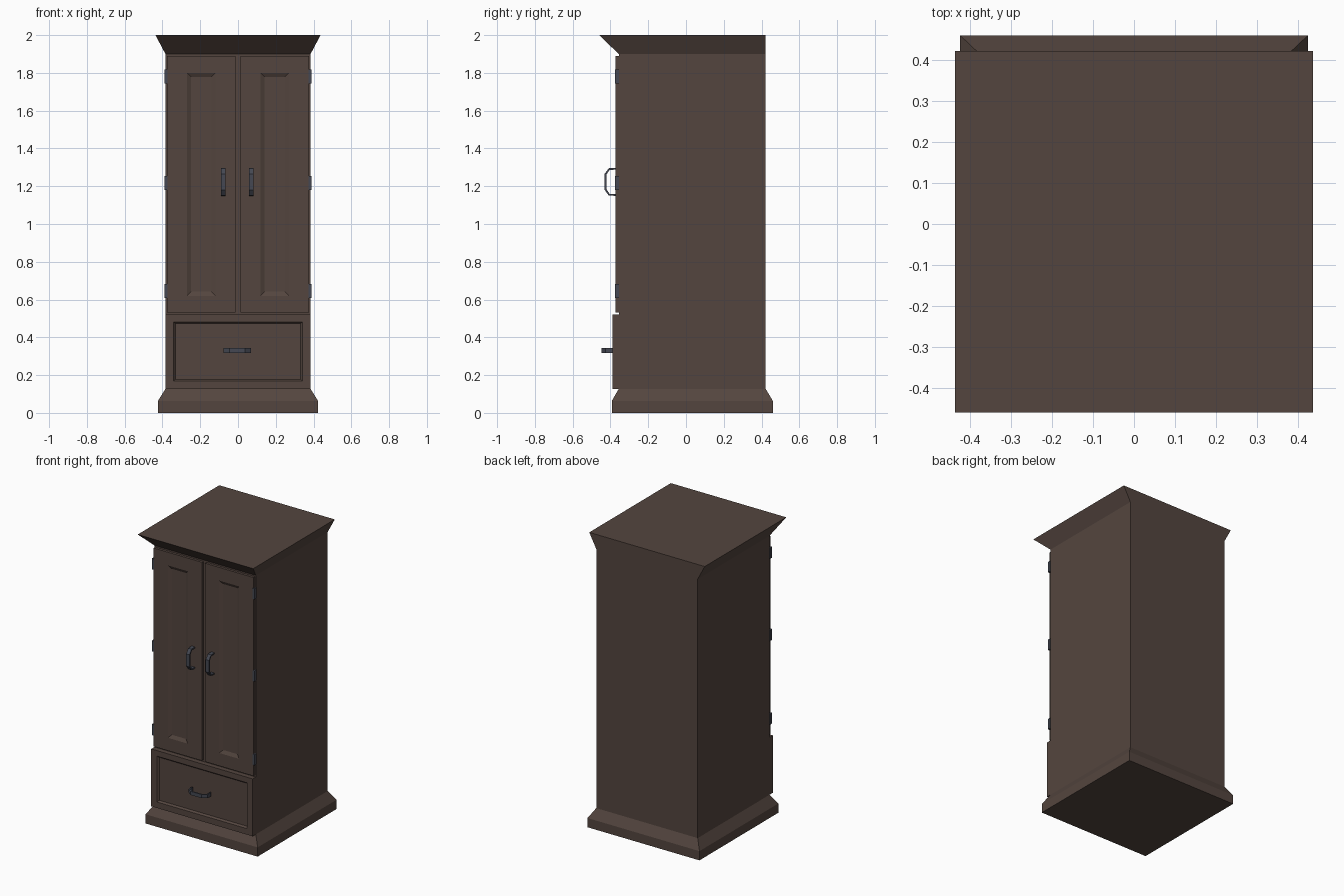
import bpy, bmesh

if "Cube" in bpy.data.objects:
    bpy.data.objects.remove(bpy.data.objects["Cube"])


def material(name, rgb):
    m = bpy.data.materials.new(name)
    m.diffuse_color = (*rgb, 1)
    m.use_nodes = True
    m.node_tree.nodes["Principled BSDF"].inputs["Base Color"].default_value = m.diffuse_color
    return m


WOOD = material("dark brown wood", (0.088, 0.060, 0.049))
METAL = material("blue grey metal", (0.058, 0.064, 0.085))


def loft(name, rings, mat, closed=False):
    """Skin a run of four-cornered rings, capping the ends unless closed."""
    bm = bmesh.new()
    loops = [[bm.verts.new(p) for p in r] for r in rings]
    pairs = list(zip(loops, loops[1:]))
    for a, b in pairs:
        for i in range(4):
            j = (i + 1) % 4
            bm.faces.new((a[i], a[j], b[j], b[i]))
    bm.faces.new(loops[0])
    bm.faces.new(loops[-1])
    bmesh.ops.recalc_face_normals(bm, faces=bm.faces)
    me = bpy.data.meshes.new(name)
    bm.to_mesh(me)
    bm.free()
    me.materials.append(mat)
    ob = bpy.data.objects.new(name, me)
    bpy.context.collection.objects.link(ob)
    return ob


def rect_z(x, y0, y1, z):
    return [(-x, y0, z), (x, y0, z), (x, y1, z), (-x, y1, z)]


def rect_y(x0, x1, z0, z1, y):
    return [(x0, y, z0), (x1, y, z0), (x1, y, z1), (x0, y, z1)]


# cabinet: plinth, straight body and flared crown
loft("cabinet_body", [
    rect_z(0.424, -0.393, 0.46, 0), rect_z(0.424, -0.393, 0.46, 0.063),
    rect_z(0.384, -0.356, 0.422, 0.127), rect_z(0.384, -0.356, 0.422, 1.90),
    rect_z(0.437, -0.46, 0.422, 2.0)], WOOD)


def panel(name, outer, inner, bevel, back, front, depth):
    """Board whose front has a recessed field with sloping edges."""
    x0, x1, z0, z1 = inner
    b = bevel
    loft(name, [rect_y(*outer, back), rect_y(*outer, front), rect_y(*inner, front),
                rect_y(x0 + b, x1 - b, z0 + b, z1 - b, front + depth)], WOOD)


# drawer front
panel("drawer_front", (-0.384, 0.384, 0.127, 0.52),
      (-0.341, 0.341, 0.168, 0.482), 0.01, -0.35, -0.39, 0.012)


def handle(name, cx, cz, y, vertical):
    """Flat bent strap with chamfered corners."""
    path = [(-0.074, 0), (-0.072, 0.036), (-0.042, 0.058),
            (0.042, 0.058), (0.072, 0.036), (0.074, 0)]
    w, t = 0.0125, 0.009
    rings = []
    for s, d in path:
        si = s * (1 - t / 0.074)
        di = d - t if d > 0.05 else d - t * 0.5
        ring = []
        for a, o, e in ((s, d, -w), (s, d, w), (si, di, w), (si, di, -w)):
            ring.append((cx + e, y - o, cz + a) if vertical else (cx + a, y - o, cz + e))
        rings.append(ring)
    loft(name, rings, METAL)


handle("drawer_handle", -0.004, 0.33, -0.39, False)

# doors, door handles and hinges on both sides
for side, s in (("left", -1), ("right", 1)):
    def span(a, b):
        return tuple(sorted((a * s, b * s)))
    panel(side + "_door", span(0.012, 0.377) + (0.532, 1.89),
          span(0.119, 0.27) + (0.62, 1.80), 0.022, -0.35, -0.373, 0.012)
    handle(side + "_door_handle", -0.004 + 0.074 * s, 1.223, -0.373, True)
    for i, z in enumerate((0.645, 1.218, 1.78)):
        r = span(0.374, 0.389) + (z - 0.037, z + 0.037)
        loft(f"{side}_hinge_{i + 1}", [rect_y(*r, -0.355), rect_y(*r, -0.376)], METAL)
